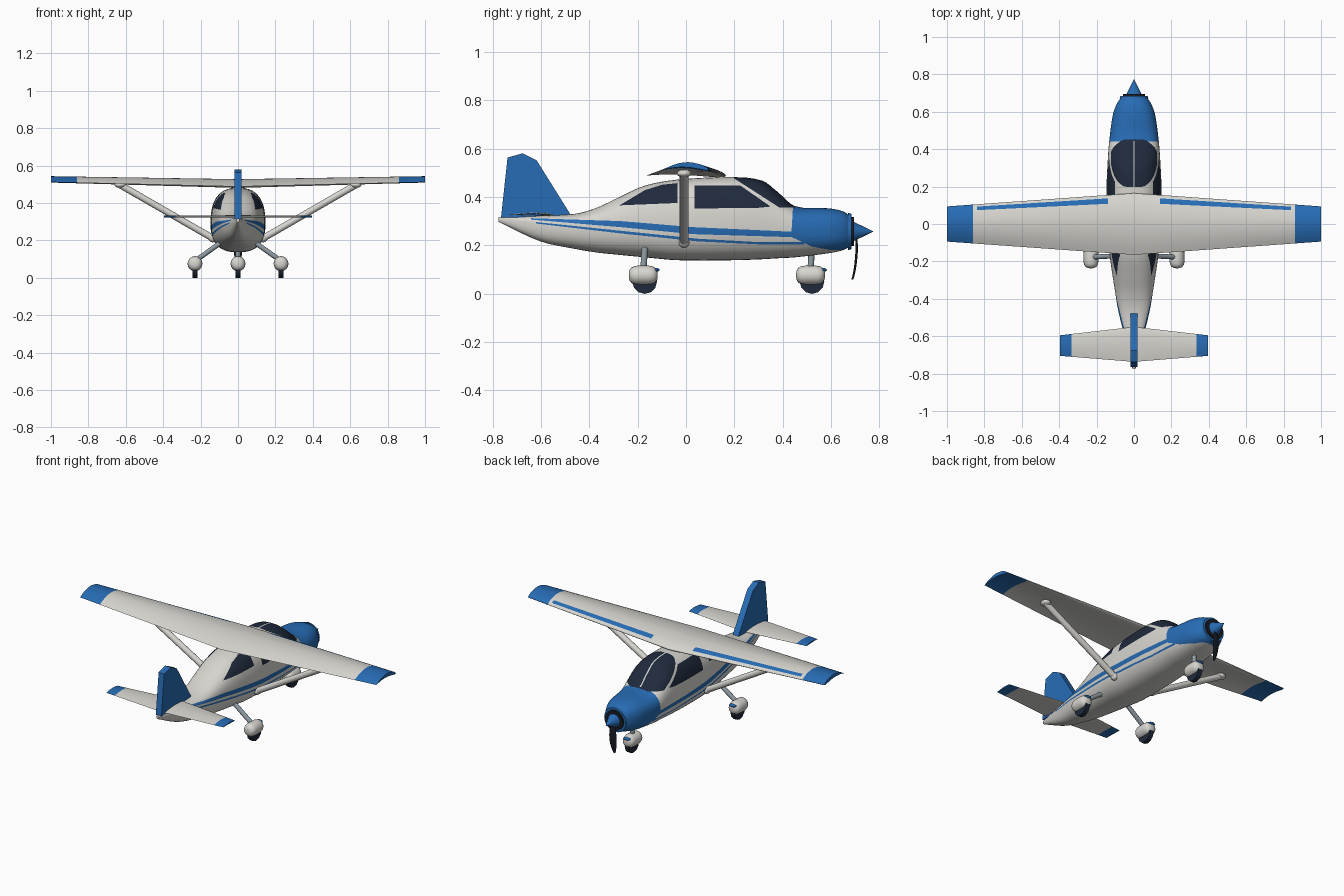
import bpy, bmesh, math
from mathutils import Vector, Matrix

if "Cube" in bpy.data.objects:
    bpy.data.objects.remove(bpy.data.objects["Cube"])


def material(name, rgb):
    mat = bpy.data.materials.new(name)
    mat.use_nodes = True
    mat.diffuse_color = (*rgb, 1)
    mat.node_tree.nodes["Principled BSDF"].inputs["Base Color"].default_value = (*rgb, 1)
    return mat


WHITE = material("warm white paint", (.68, .67, .63))
BLUE = material("blue paint", (.02, .15, .46))
NAVY = material("dark navy glass and rubber", (.014, .023, .045))
BLACK = material("propeller black", (.01, .012, .018))
STEEL = material("steel grey", (.27, .33, .37))


def finish(bm, name, *mats, angle=40):
    mesh = bpy.data.meshes.new(name)
    bmesh.ops.recalc_face_normals(bm, faces=bm.faces)
    bm.to_mesh(mesh)
    bm.free()
    for mat in mats:
        mesh.materials.append(mat)
    for poly in mesh.polygons:
        poly.use_smooth = True
    mesh.set_sharp_from_angle(angle=math.radians(angle))
    obj = bpy.data.objects.new(name, mesh)
    bpy.context.collection.objects.link(obj)
    return obj


def loft(sections):
    """Skin a row of closed sections and cap both ends."""
    bm = bmesh.new()
    rings = [[bm.verts.new(p) for p in section] for section in sections]
    for a, b in zip(rings, rings[1:]):
        for i in range(len(a)):
            bm.faces.new((a[i - 1], a[i], b[i], b[i - 1]))
    bm.faces.new(rings[0])
    bm.faces.new(rings[-1])
    bmesh.ops.recalc_face_normals(bm, faces=bm.faces)
    return bm


def paint(bm, outline, index, axes, rule=lambda face: True):
    """Cut a convex outline, projected along one axis, into the skin and colour it."""
    def lift(pair):
        point = Vector()
        point[axes[0]], point[axes[1]] = pair
        return point
    points = [lift(p) for p in outline]
    centre = sum(points, Vector()) / len(points)
    low = [min(p[a] for p in points) for a in axes]
    high = [max(p[a] for p in points) for a in axes]

    def near(face):
        return all(min(v.co[a] for v in face.verts) <= high[k] and
                   max(v.co[a] for v in face.verts) >= low[k] for k, a in enumerate(axes))
    planes = []
    for p, q in zip(points, points[1:] + points[:1]):
        edge = q - p
        normal = lift((-edge[axes[1]], edge[axes[0]])).normalized()
        planes.append((p, normal if normal.dot(centre - p) > 0 else -normal))
    for p, normal in planes:
        faces = [f for f in bm.faces if near(f) and rule(f)]
        edges = {e for f in faces for e in f.edges}
        verts = {v for f in faces for v in f.verts}
        bmesh.ops.bisect_plane(bm, geom=faces + list(edges) + list(verts),
                               dist=1e-5, plane_co=p, plane_no=normal)
    bm.normal_update()
    for f in bm.faces:
        mid = f.calc_center_median()
        if rule(f) and all(n.dot(mid - p) > 0 for p, n in planes):
            f.material_index = index


def spline(rows, steps):
    """Smooth interpolation through rows whose first entry is the position."""
    def slope(i, k):
        a, b = rows[max(i - 1, 0)], rows[min(i + 1, len(rows) - 1)]
        return (b[k] - a[k]) / (b[0] - a[0])
    for i in range(len(rows) - 1):
        a, b = rows[i], rows[i + 1]
        span = b[0] - a[0]
        for s in range(steps):
            t = s / steps
            h = t * t * (3 - 2 * t)
            yield [a[0] + span * t] + [
                a[k] + (b[k] - a[k]) * h + span * t * (1 - t) * ((1 - t) * slope(i, k) - t * slope(i + 1, k))
                for k in range(1, len(a))]
    yield list(rows[-1])


# Fuselage: position, belly, roof, half width, height of widest point
stations = [
    (-.775, .297, .317, .008, .31), (-.605, .217, .322, .05, .29), (-.46, .185, .33, .085, .28),
    (-.37, .17, .355, .1, .28), (-.275, .16, .4, .115, .28), (-.17, .15, .447, .13, .28),
    (-.035, .138, .472, .143, .28), (.2, .138, .482, .147, .29), (.316, .142, .467, .142, .29),
    (.38, .146, .42, .138, .28), (.45, .15, .362, .132, .27), (.59, .167, .353, .112, .26),
    (.65, .18, .34, .088, .26), (.68, .195, .32, .066, .257)]


def hull_section(y, belly, roof, width, waist, count=48, power=.8):
    ring = []
    for i in range(count):
        a = math.tau * (i + .5) / count
        c, s = math.cos(a), math.sin(a)
        height = roof - waist if s > 0 else waist - belly
        ring.append((width * math.copysign(abs(c) ** power, c), y,
                     waist + height * math.copysign(abs(s) ** power, s)))
    return ring


hull = loft([hull_section(*row) for row in spline(stations, 4)])
SIDE = (1, 2)
cowl = [(.445, .4), (.7, .4), (.7, .18), (.6, .18), (.52, .195), (.435, .235)]
paint(hull, cowl, 1, SIDE)
upper_stripe = [(-.64, .312, .306), (-.27, .3, .275), (.03, .275, .246), (.46, .255, .233)]
lower_stripe = [(-.62, .296, .29), (-.27, .26, .249), (.05, .227, .216), (.3, .213, .204), (.49, .213, .203)]
for stripe in (upper_stripe, lower_stripe):
    for (y, top, low), (y2, top2, low2) in zip(stripe, stripe[1:]):
        paint(hull, [(y, top), (y2, top2), (y2, low2), (y, low)], 1, SIDE)
side_window = [(.035, .447), (.225, .447), (.35, .36), (.3, .355), (.035, .352)]
rear_window = [(-.275, .365), (-.17, .428), (-.1, .45), (-.035, .457), (-.035, .375)]
for window in (side_window, rear_window):
    paint(hull, window, 2, SIDE)
windshield = [(.19, .5), (.36, .5), (.452, .372), (.452, .357), (.385, .357), (.2, .476)]
paint(hull, windshield, 2, SIDE)
# White centre post of the windshield
paint(hull, [(-.004, .18), (.004, .18), (.004, .443), (-.004, .443)], 0, (0, 1),
      lambda f: f.calc_center_median().z > .35)
finish(hull, "fuselage", WHITE, BLUE, NAVY, angle=50)


# Wing and tailplane: span position, leading edge, trailing edge, height
def airfoil(x, lead, trail, z, camber, thickness, count=14):
    chord = lead - trail
    top, bottom = [], []
    for i in range(count + 1):
        u = (i / count) ** 2 if i < count / 2 else i / count - .25 * (1 - i / count)
        u = max(0, min(1, u))
        half = 1.3 * thickness * chord * math.sqrt(u) * (1 - u)
        mid = z + camber * 4 * u * (1 - u)
        top.append((x, lead - chord * u, mid + half))
        bottom.append((x, lead - chord * u, mid - half))
    return top + bottom[-2:0:-1]


def plane_surface(root, tip, span, camber, thickness):
    rows = []
    for k in range(-6, 7):
        t = abs(k) / 6
        values = [a + (b - a) * t for a, b in zip(root, tip)]
        rows.append(airfoil(span * k / 6, *values, camber, thickness))
    return loft(rows)


TOP = (0, 1)
wing = plane_surface((.165, -.165, .488), (.094, -.094, .512), 1, .021, .12)
tail = plane_surface((-.55, -.737, .325), (-.595, -.705, .325), .395, .004, .07)
for side in (-1, 1):
    paint(wing, [(side * x, y) for x, y in [(.86, -.3), (1.1, -.3), (1.1, .3), (.86, .3)]], 1, TOP)
    paint(wing, [(side * x, y) for x, y in [(.14, .137), (.84, .093), (.84, .074), (.14, .108)]], 1, TOP,
          lambda f: f.normal.z > 0)
    paint(tail, [(side * x, y) for x, y in [(.335, -.9), (.5, -.9), (.5, -.4), (.335, -.4)]], 1, TOP)
finish(wing, "wing", WHITE, BLUE)
finish(tail, "tailplane", WHITE, BLUE)

# Tail fin
fin = [(-.765, .315), (-.738, .563), (-.676, .58), (-.618, .552), (-.47, .315)]
finish(loft([[(x, y, z) for y, z in fin] for x in (-.019, .019)]), "tail_fin", BLUE)


def rod(name, start, end, r1, r2, mat, sides=16):
    start, end = Vector(start), Vector(end)
    axis = end - start
    bm = bmesh.new()
    turn = axis.to_track_quat("Z", "Y").to_matrix().to_4x4()
    bmesh.ops.create_cone(bm, cap_ends=True, segments=sides, radius1=r1, radius2=r2, depth=axis.length,
                          matrix=Matrix.Translation((start + end) / 2) @ turn)
    return finish(bm, name, mat)


def ball(name, centre, size, mat):
    bm = bmesh.new()
    bmesh.ops.create_uvsphere(bm, u_segments=16, v_segments=10, radius=1,
                              matrix=Matrix.Translation(centre) @ Matrix.Diagonal((*size, 1)))
    return finish(bm, name, mat)


# Wing struts with end fittings
for side, label in ((1, "left"), (-1, "right")):
    upper, lower = (side * .63, -.008, .497), (side * .135, -.008, .212)
    rod(label + "_strut", lower, upper, .018, .018, WHITE)
    ball(label + "_strut_top", upper, (.03, .03, .016), WHITE)
    ball(label + "_strut_foot", lower, (.022, .022, .022), WHITE)


# Landing gear: leg, rounded fairing, wheel and front cap
def gear(label, x, y, hip):
    rod(label + "_gear_leg", hip, (x, y, .09), .013, .013, STEEL)
    rows = []
    for k in range(-8, 9):
        t = math.sin(k / 8 * math.pi / 2) * .995
        r = .04 * (1 - t ** 4) ** .4
        rows.append([(x + r * math.cos(a), y + .06 * t, .076 + r * math.sin(a))
                     for a in (math.tau * i / 16 for i in range(16))])
    finish(loft(rows), label + "_wheel_fairing", WHITE, angle=60)
    rod(label + "_wheel", (x - .013, y + .006, .05), (x + .013, y + .006, .05), .051, .051, NAVY, 12)
    ball(label + "_fairing_cap", (x, y + .052, .098), (.022, .016, .008), BLUE)


gear("nose", 0, .515, (0, .52, .19))
gear("left", .23, -.177, (.09, -.17, .19))
gear("right", -.23, -.177, (-.09, -.17, .19))

# Nose ring, spinner and single propeller blade
HUB = .257
rod("nose_ring", (0, .67, HUB), (0, .684, HUB), .077, .073, BLUE, 24)
rod("propeller_ring", (0, .68, HUB), (0, .694, HUB), .06, .06, BLACK, 24)
rod("spinner", (0, .69, HUB), (0, .773, HUB), .042, .001, BLUE, 20)
blade = [(.25, .703, .012), (.19, .706, .021), (.13, .702, .021), (.085, .695, .014), (.058, .688, .005)]
finish(loft([[(w * math.cos(a), y + .004 * math.sin(a) + .15 * w * math.cos(a), z)
              for a in (math.tau * i / 10 for i in range(10))] for z, y, w in spline(blade, 3)]),
       "propeller_blade", BLACK)
